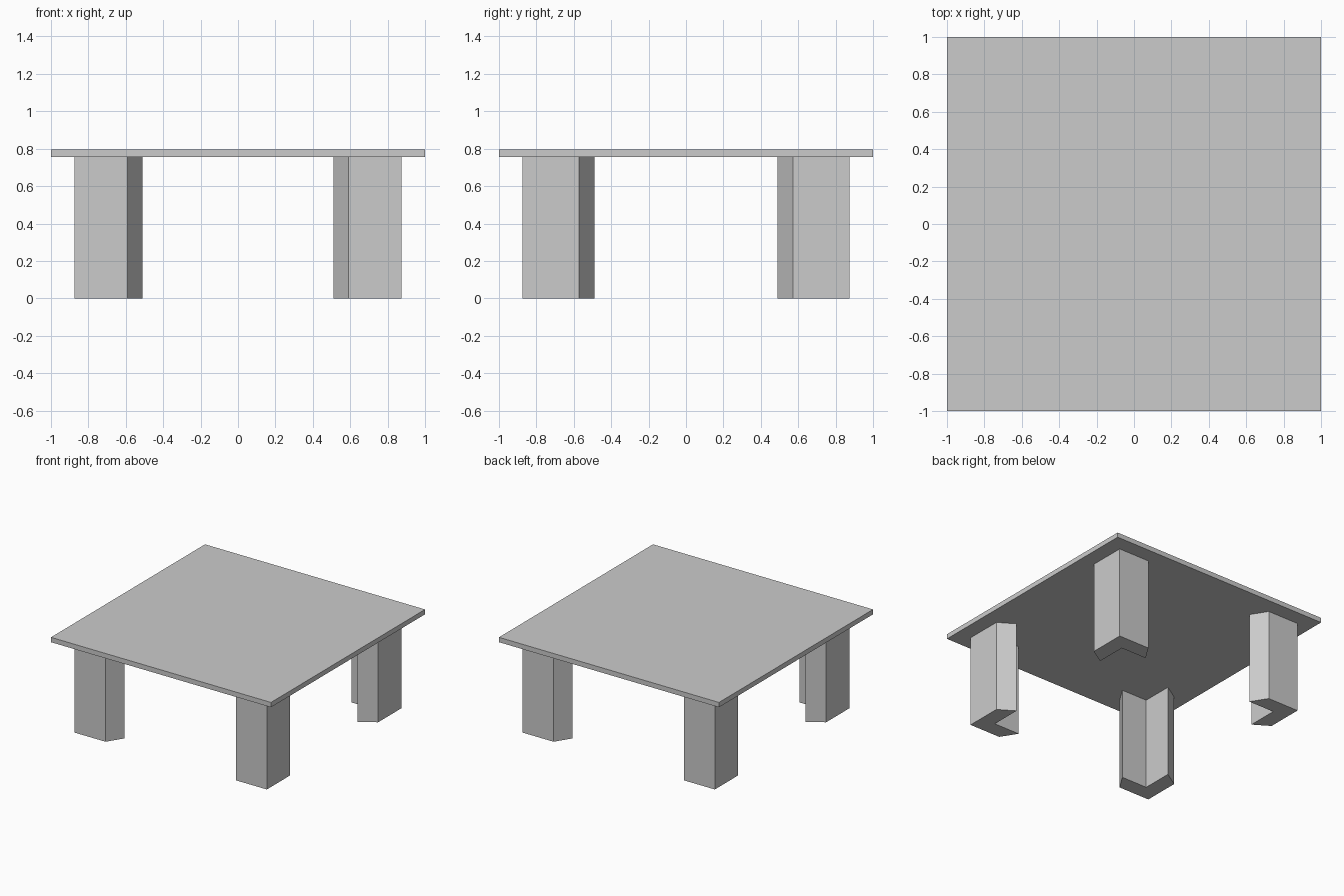
import bpy
import bmesh

cube = bpy.data.objects.get("Cube")
if cube:
    bpy.data.objects.remove(cube, do_unlink=True)

# Single flat grey
GREY = (0.6, 0.6, 0.6, 1.0)
grey = bpy.data.materials.new("light_grey")
grey.use_nodes = True
grey.diffuse_color = GREY
grey.node_tree.nodes["Principled BSDF"].inputs["Base Color"].default_value = GREY

LEG_HEIGHT = 0.757
TOP_HEIGHT = 0.797


def prism(name, outline, z0, z1):
    """Extrude a flat outline from z0 up to z1."""
    bm = bmesh.new()
    base = bm.faces.new([bm.verts.new((x, y, z0)) for x, y in outline])
    side = bmesh.ops.extrude_face_region(bm, geom=[base])["geom"]
    verts = [v for v in side if isinstance(v, bmesh.types.BMVert)]
    bmesh.ops.translate(bm, verts=verts, vec=(0, 0, z1 - z0))
    bmesh.ops.recalc_face_normals(bm, faces=bm.faces)
    mesh = bpy.data.meshes.new(name)
    bm.to_mesh(mesh)
    bm.free()
    mesh.materials.append(grey)
    obj = bpy.data.objects.new(name, mesh)
    bpy.context.collection.objects.link(obj)
    return obj


# Thin square top
prism("table_top", [(-1, -1), (1, -1), (1, 1), (-1, 1)], LEG_HEIGHT, TOP_HEIGHT)

# L-shaped corner legs with slanted arm ends, mirrored to each corner
leg_outline = [(0.874, 0.874), (0.592, 0.874), (0.51, 0.744),
               (0.744, 0.744), (0.744, 0.489), (0.874, 0.571)]
for side, sx in (("left", 1), ("right", -1)):
    for end, sy in (("back", 1), ("front", -1)):
        prism(f"{end}_{side}_leg", [(x * sx, y * sy) for x, y in leg_outline],
              0, LEG_HEIGHT)
